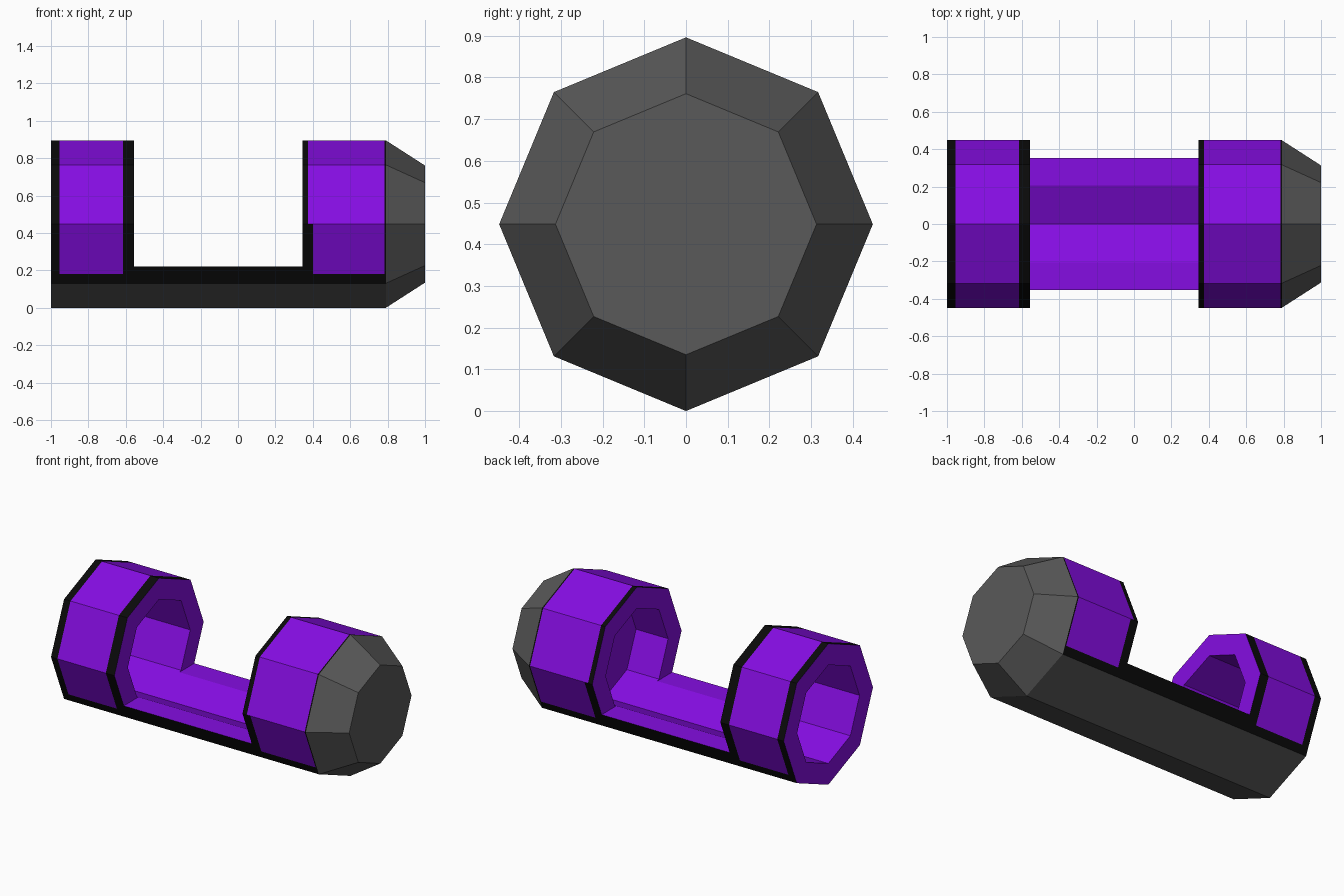
import bpy, bmesh, math

if "Cube" in bpy.data.objects:
    bpy.data.objects.remove(bpy.data.objects["Cube"])

R, BORE = 0.448, 0.313       # outer and inner octagon radius
AXIS_Z = R                   # height of the long axis
CUT_Z, SIDE_Z = 0.22, R * (1 - math.sqrt(0.5))
OPEN_X = (-0.555, 0.345)     # open middle section
PANELS = [(-0.955, -0.615), (0.375, 0.782)]  # purple panels between black bands


def material(name, r, g, b):
    m = bpy.data.materials.new(name)
    m.diffuse_color = (r, g, b, 1)
    m.use_nodes = True
    m.node_tree.nodes["Principled BSDF"].inputs["Base Color"].default_value = m.diffuse_color
    return m


MATS = [material("purple", 0.235, 0.004, 0.76),
        material("black", 0.003, 0.003, 0.003),
        material("dark grey", 0.1, 0.1, 0.1)]
PURPLE, BLACK, GREY = range(3)


def lathe(profile, ring=False):
    """Turn (x, radius) points into an eight-sided solid around the x axis."""
    bm = bmesh.new()
    loops = []
    for x, r in profile:
        loops.append([bm.verts.new((x, r * math.cos(i * math.pi / 4),
                                    AXIS_Z + r * math.sin(i * math.pi / 4)))
                      for i in range(8)])
    pairs = list(zip(loops, loops[1:]))
    if ring:
        pairs.append((loops[-1], loops[0]))
    else:
        bm.faces.new(loops[0])
        bm.faces.new(loops[-1])
    for a, b in pairs:
        for i in range(8):
            j = (i + 1) % 8
            bm.faces.new((a[i], a[j], b[j], b[i]))
    bmesh.ops.recalc_face_normals(bm, faces=bm.faces)
    return bm


def slice_at(bm, co, no, clear=False):
    bmesh.ops.bisect_plane(bm, geom=bm.verts[:] + bm.edges[:] + bm.faces[:],
                           plane_co=co, plane_no=no, clear_outer=clear)


def is_outer(f):
    c, n = f.calc_center_median(), f.normal
    return abs(n.x) < 0.3 and n.y * c.y + n.z * (c.z - AXIS_Z) > R * 0.75


def shell_colour(f):
    """Grey belly, purple panels framed in black, purple inside."""
    if not is_outer(f):
        return PURPLE
    c = f.calc_center_median()
    if c.z < SIDE_Z:
        return GREY
    on_panel = any(a < c.x < b for a, b in PANELS)
    if c.z < 0.18 or not on_panel or (0.3 < c.x < 0.40 and c.z < AXIS_Z):
        return BLACK
    return PURPLE


def finish(bm, name, colour):
    bm.normal_update()
    for f in bm.faces:
        f.material_index = colour(f)
    me = bpy.data.meshes.new(name)
    bm.to_mesh(me)
    bm.free()
    for m in MATS:
        me.materials.append(m)
    bpy.context.collection.objects.link(bpy.data.objects.new(name, me))


def paint_lines(bm, xs):
    for x in xs:
        slice_at(bm, (x, 0, 0), (1, 0, 0))
    slice_at(bm, (0, 0, 0.18), (0, 0, 1))


# Open ring at the left end
x0, x1 = -1.0, OPEN_X[0]
bm = lathe([(x0, BORE), (x0, R), (x1, R), (x1, BORE)], ring=True)
paint_lines(bm, PANELS[0])
finish(bm, "left_ring", shell_colour)

# Trough joining both ends: a tube cut down to its lower part
x0, x1 = OPEN_X
bm = lathe([(x0, BORE), (x0, R), (x1, R), (x1, BORE)], ring=True)
slice_at(bm, (0, 0, CUT_Z), (0, 0, 1), clear=True)
bmesh.ops.holes_fill(bm, edges=[e for e in bm.edges if e.is_boundary])
bmesh.ops.recalc_face_normals(bm, faces=bm.faces)
bmesh.ops.delete(bm, geom=[f for f in bm.faces if abs(f.normal.x) > 0.9],
                 context='FACES')
finish(bm, "trough",
       lambda f: PURPLE if not is_outer(f)
       else GREY if f.calc_center_median().z < SIDE_Z else BLACK)

# Right housing with a blind recess facing the trough
x0 = OPEN_X[1]
bm = lathe([(0.57, BORE), (x0, BORE), (x0, R), (0.79, R)])
paint_lines(bm, [PANELS[1][0], 0.40, PANELS[1][1]])
finish(bm, "right_housing", shell_colour)

# Tapered end cap
finish(lathe([(0.79, R), (1.0, BORE)]), "end_cap", lambda f: GREY)
